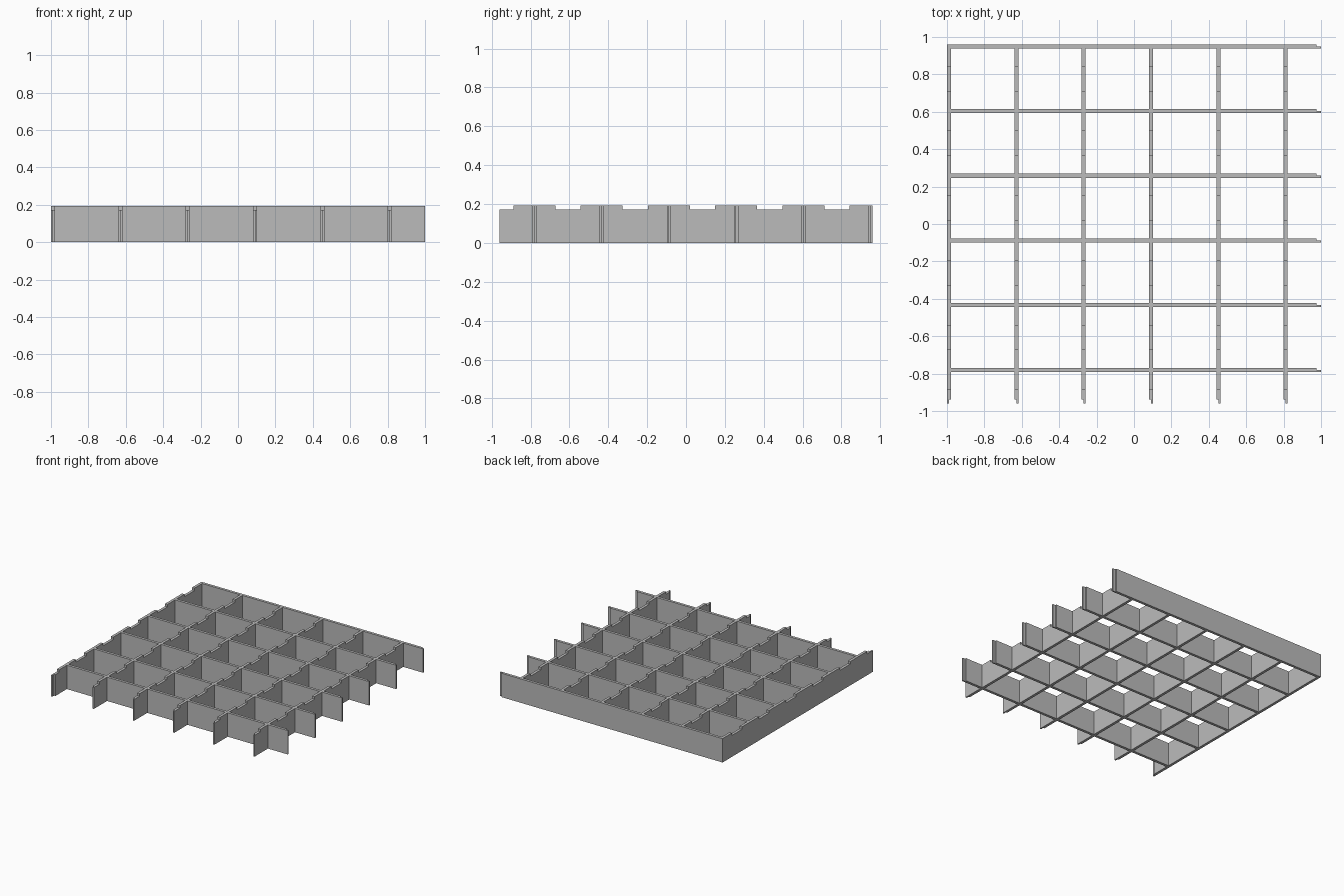
import bpy
import bmesh
from mathutils import Vector

cube = bpy.data.objects.get("Cube")
if cube:
    bpy.data.objects.remove(cube, do_unlink=True)

HEIGHT, LOW = 0.193, 0.173      # full height and notch floor
THICK = 0.022                   # slat thickness
HALF = THICK / 2
COUNT = 6
STEP_X, STEP_Y = 0.36, 0.346
FIRST_X = -1 + HALF
BACK_Y = 0.961 - HALF
FRONT_Y, RIGHT_X = -0.961, 1.0
LIP = 0.023                     # length of the thin tongue at open ends
NOTCH = 0.065                   # half width of a notch

grey = bpy.data.materials.new("light grey")
grey.use_nodes = True
grey.diffuse_color = (0.5, 0.5, 0.5, 1)
grey.node_tree.nodes["Principled BSDF"].inputs["Base Color"].default_value = (0.5, 0.5, 0.5, 1)


def add_prism(bm, points, offset):
    """Extrude a closed profile along the offset."""
    face = bm.faces.new([bm.verts.new(p) for p in points])
    result = bmesh.ops.extrude_face_region(bm, geom=[face], use_keep_orig=True)
    moved = [g for g in result["geom"] if isinstance(g, bmesh.types.BMVert)]
    bmesh.ops.translate(bm, verts=moved, vec=Vector(offset))


def finish(bm, name):
    bmesh.ops.recalc_face_normals(bm, faces=bm.faces)
    mesh = bpy.data.meshes.new(name)
    bm.to_mesh(mesh)
    bm.free()
    mesh.materials.append(grey)
    bpy.context.collection.objects.link(bpy.data.objects.new(name, mesh))


def rectangle(a, b, top):
    return [(a, 0), (b, 0), (b, top), (a, top)]


# Plain cross slats, full height, with a thin tongue at the +x end
for i in range(COUNT):
    y = BACK_Y - i * STEP_Y
    bm = bmesh.new()
    body = rectangle(-1, RIGHT_X - LIP, HEIGHT)
    add_prism(bm, [(x, y - HALF, z) for x, z in body], (0, THICK, 0))
    tongue = rectangle(RIGHT_X - LIP, RIGHT_X, HEIGHT)
    add_prism(bm, [(x, y - HALF, z) for x, z in tongue], (0, HALF, 0))
    finish(bm, f"cross_slat_{i + 1}")

# Profile of a notched slat: a shallow notch midway between crossings
body_front = FRONT_Y + LIP
profile = [(body_front, 0), (BACK_Y + HALF, 0), (BACK_Y + HALF, HEIGHT)]
for i in range(COUNT):
    middle = BACK_Y - (i + 0.5) * STEP_Y
    profile += [(middle + NOTCH, HEIGHT), (middle + NOTCH, LOW)]
    if i < COUNT - 1:
        profile += [(middle - NOTCH, LOW), (middle - NOTCH, HEIGHT)]
profile.append((body_front, LOW))

# Notched long slats with a thin tongue at the front end
for i in range(COUNT):
    x = FIRST_X + i * STEP_X
    bm = bmesh.new()
    add_prism(bm, [(x - HALF, y, z) for y, z in profile], (THICK, 0, 0))
    tongue_x = x - HALF if i == 0 else x
    tongue = rectangle(FRONT_Y, body_front, LOW)
    add_prism(bm, [(tongue_x, y, z) for y, z in tongue], (HALF, 0, 0))
    finish(bm, f"notched_slat_{i + 1}")
